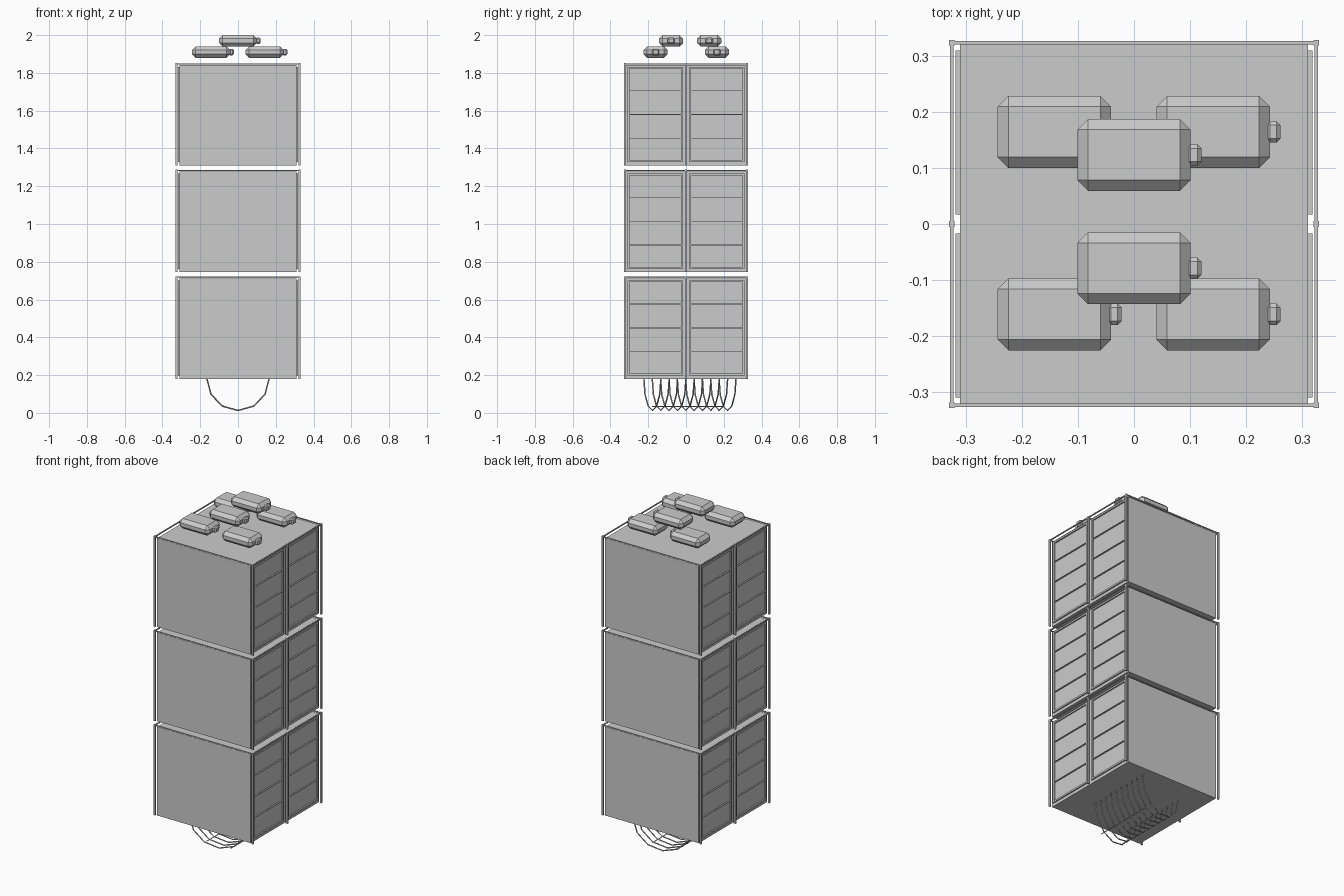
import bpy, bmesh, math
from mathutils import Matrix, Vector

if "Cube" in bpy.data.objects:
    bpy.data.objects.remove(bpy.data.objects["Cube"])


def mesh_object(name, bm):
    me = bpy.data.meshes.new(name)
    bm.to_mesh(me)
    bm.free()
    ob = bpy.data.objects.new(name, me)
    bpy.context.collection.objects.link(ob)
    return ob


def add_box(bm, lo, hi, bevel=0):
    lo, hi = Vector(lo), Vector(hi)
    m = Matrix.Translation((lo + hi) / 2) @ Matrix.Diagonal((*(hi - lo), 1))
    r = bmesh.ops.create_cube(bm, size=1, matrix=m)
    if bevel:
        edges = list({e for v in r['verts'] for e in v.link_edges})
        bmesh.ops.bevel(bm, geom=edges, offset=bevel, segments=1, affect='EDGES')


def tube(name, paths, radius):
    cu = bpy.data.curves.new(name, 'CURVE')
    cu.dimensions = '3D'
    cu.bevel_depth = radius
    cu.bevel_resolution = 0
    for pts in paths:
        s = cu.splines.new('POLY')
        s.points.add(len(pts) - 1)
        for p, q in zip(s.points, pts):
            p.co = (*q, 1)
    ob = bpy.data.objects.new(name, cu)
    bpy.context.collection.objects.link(ob)


# three stacked cabinets
for n, z0 in enumerate((0.18, 0.745, 1.31), 1):
    z1 = z0 + 0.54
    # main shell
    bm = bmesh.new()
    add_box(bm, (-0.31, -0.322, z0), (0.31, 0.322, z1 - 0.008))
    mesh_object(f"cabinet_body_{n}", bm)

    # corner and middle posts with top and bottom rails
    bm = bmesh.new()
    for sx in (-1, 1):
        x = sx * 0.325
        for y in (-0.323, 0, 0.323):
            add_box(bm, (x - .005, y - .005, z0), (x + .005, y + .005, z1 + .003))
        for z in (z1 - .002,):
            add_box(bm, (x - .003, -0.323, z - .003), (x + .003, 0.323, z + .003))
    for y in (-0.323, 0.323):
        add_box(bm, (-0.325, y - .003, z1 - .005), (0.325, y + .003, z1 + .001))
    mesh_object(f"frame_{n}", bm)

    # side door frames and shelf bars
    bm = bmesh.new()
    for sx in (-1, 1):
        xa, xb = sorted((sx * 0.309, sx * 0.318))
        for sy in (-1, 1):
            ya, yb = sorted((sy * 0.017, sy * 0.309))
            za, zb = z0 + 0.018, z1 - 0.018
            for y in (ya, yb - .01):
                add_box(bm, (xa, y, za), (xb, y + .01, zb))
            for z in (za, zb - .01):
                add_box(bm, (xa, ya, z), (xb, yb, z + .01))
            for k in (1, 2, 3):
                z = za + (zb - za) * k / 4
                add_box(bm, (xa, ya, z - .002), (xb, yb, z + .002))
    mesh_object(f"side_doors_{n}", bm)

# canisters stacked on top, each with a small nozzle
spots = [(-0.142, 0.164, 1.91), (0.141, 0.164, 1.91),
         (-0.142, -0.161, 1.91), (0.141, -0.161, 1.91),
         (0, 0.123, 1.97), (0, -0.079, 1.97)]
for n, (x, y, z) in enumerate(spots, 1):
    bm = bmesh.new()
    add_box(bm, (x - .101, y - .064, z - .03), (x + .101, y + .064, z + .03), 0.019)
    add_box(bm, (x + .094, y - .019, z - .017), (x + .12, y + .019, z + .017), 0.007)
    mesh_object(f"canister_{n}", bm)

# hanging cable loops, each slanting from one side to the other
loops = []
for i in range(10):
    y = -0.178 + i * 0.0442
    loops.append([(-0.165 * math.cos(a), y - 0.045 * math.cos(a), 0.183 - 0.17 * math.sin(a))
                  for a in (math.pi * k / 6 for k in range(7))])
tube("cable_loops", loops, 0.004)
tube("cable_ties", [[(x, -0.18, 0.034), (x, 0.2, 0.034)] for x in (-0.08, 0.08)], 0.003)
